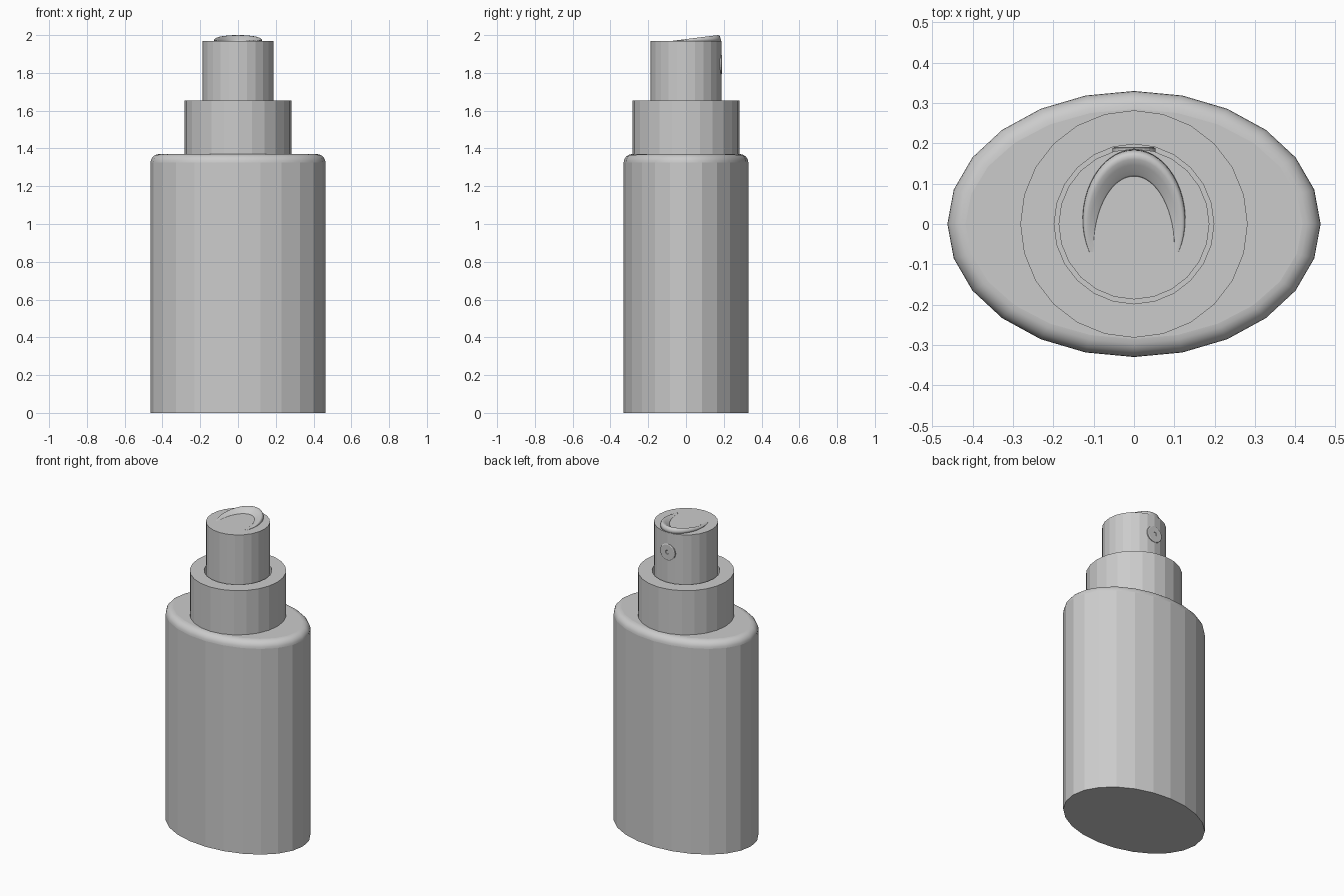
import bpy, bmesh, math

if "Cube" in bpy.data.objects:
    bpy.data.objects.remove(bpy.data.objects["Cube"])

N = 24  # sides of every round part

mat = bpy.data.materials.new("light grey plastic")
mat.diffuse_color = (0.6, 0.6, 0.6, 1)
mat.use_nodes = True
mat.node_tree.nodes["Principled BSDF"].inputs["Base Color"].default_value = mat.diffuse_color


def ellipse(a, b, z, n=N):
    return [(a * math.cos(2 * math.pi * i / n), b * math.sin(2 * math.pi * i / n), z)
            for i in range(n)]


def loft(name, rings, closed=True, caps=True, loop=False, smooth=lambda p: False):
    """Skin a list of rings; closed joins around a ring, loop joins last ring to first."""
    bm = bmesh.new()
    vs = [[bm.verts.new(c) for c in r] for r in rings]
    n = len(vs[0])
    for k in range(len(vs) if loop else len(vs) - 1):
        p, q = vs[k], vs[(k + 1) % len(vs)]
        for i in range(n if closed else n - 1):
            j = (i + 1) % n
            bm.faces.new((p[i], p[j], q[j], q[i]))
    if caps and not loop:
        bm.faces.new(vs[0][::-1])
        bm.faces.new(vs[-1])
    bmesh.ops.recalc_face_normals(bm, faces=bm.faces[:])
    me = bpy.data.meshes.new(name)
    bm.to_mesh(me)
    bm.free()
    me.materials.append(mat)
    for p in me.polygons:
        p.use_smooth = smooth(p)
    ob = bpy.data.objects.new(name, me)
    bpy.context.collection.objects.link(ob)
    return ob


# Oval bottle: faceted walls, smooth rounded shoulder
R, H = 0.045, 1.37
rings = [ellipse(0.463, 0.33, 0)]
for k in range(7):
    t = math.pi / 2 * k / 6
    d = R * (1 - math.cos(t))
    rings.append(ellipse(0.463 - d, 0.33 - d, H - R + R * math.sin(t)))
loft("bottle_body", rings, smooth=lambda p: 0.05 < p.normal.z < 0.995)

# Open collar ring
loft("collar", [ellipse(r, r, z) for r, z in
                ((0.282, H), (0.282, 1.655), (0.198, 1.655), (0.198, H))], loop=True)

# Pump head
TOP = 1.97
loft("pump_head", [ellipse(0.187, 0.187, H), ellipse(0.187, 0.187, TOP)])

# Crescent finger ridge, rising towards the spray side
profile = ((0, -0.1), (0.03, 0.5), (0.1, 0.85), (0.2, 1), (0.35, 0.95),
           (0.55, 0.68), (0.75, 0.35), (0.9, 0.1), (1, -0.1))
STEPS = 32
rings = []
for k in range(STEPS + 1):
    s = 2 * k / STEPS - 1
    ao, ai = math.radians(112) * s, math.radians(90) * s
    ox, oy = 0.13 * math.sin(ao), 0.185 * math.cos(ao)
    ix, iy = 0.1 * math.sin(ai), -0.07 + 0.185 * math.cos(ai)
    ox *= 1 - 0.08 * abs(s) ** 6
    crest = oy + 0.2 * (iy - oy)
    h = 0.03 * max(0, (crest + 0.07) / 0.241)
    rings.append([(ox + (ix - ox) * f, oy + (iy - oy) * f, TOP + h * g) for f, g in profile])
loft("finger_ridge", rings, smooth=lambda p: len(p.vertices) == 4)

# Spray nozzle disc with a small hole in the back of the pump head
prof = ((0.053, 0.172), (0.053, 0.188), (0.048, 0.191), (0.013, 0.191), (0.011, 0.1885))
rings = [[(x, y, 1.845 + z) for x, z, _ in ellipse(r, r, 0)] for r, y in prof]
loft("spray_nozzle", rings)
